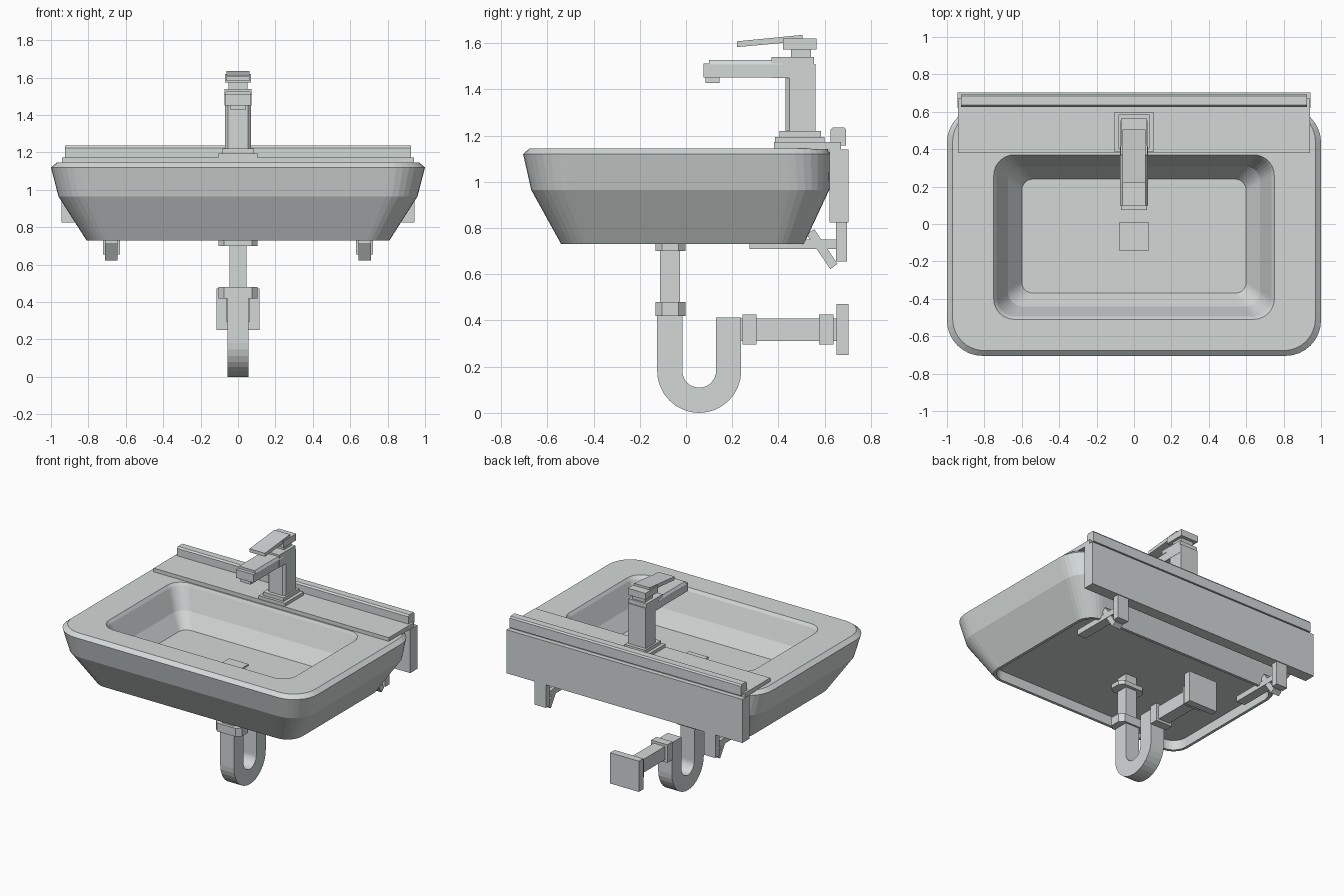
import bpy, bmesh, math
from mathutils import Vector

if "Cube" in bpy.data.objects:
    bpy.data.objects.remove(bpy.data.objects["Cube"], do_unlink=True)

COLOUR = (0.65, 0.69, 0.685, 1.0)
mat = bpy.data.materials.new("pale_grey")
mat.use_nodes = True
mat.diffuse_color = COLOUR
bsdf = next(n for n in mat.node_tree.nodes if n.type == 'BSDF_PRINCIPLED')
bsdf.inputs["Base Color"].default_value = COLOUR


def finish(name, bm):
    bmesh.ops.recalc_face_normals(bm, faces=bm.faces[:])
    me = bpy.data.meshes.new(name)
    bm.to_mesh(me)
    bm.free()
    me.materials.append(mat)
    ob = bpy.data.objects.new(name, me)
    bpy.context.collection.objects.link(ob)
    return ob


def loft(name, rings):
    """Skin matching loops of points and cap both ends."""
    bm = bmesh.new()
    loops = [[bm.verts.new(p) for p in ring] for ring in rings]
    n = len(loops[0])
    for a, b in zip(loops, loops[1:]):
        for i in range(n):
            j = (i + 1) % n
            bm.faces.new((a[i], a[j], b[j], b[i]))
    bm.faces.new(loops[0])
    bm.faces.new(loops[-1])
    return finish(name, bm)


def box(name, x, y, z, x0=0.0):
    """Box of half width x about x0, spanning ranges y and z."""
    bm = bmesh.new()
    bmesh.ops.create_cube(bm, size=1)
    for v in bm.verts:
        v.co = Vector((x0 + v.co.x * 2 * x,
                       y[0] + (v.co.y + 0.5) * (y[1] - y[0]),
                       z[0] + (v.co.z + 0.5) * (z[1] - z[0])))
    return finish(name, bm)


def plan_prism(name, points, z):
    """Extrude an (x, y) outline over the height range z."""
    return loft(name, [[(x, y, h) for x, y in points] for h in z])


def side_prism(name, points, x, x0=0.0):
    """Extrude a (y, z) profile across half width x."""
    return loft(name, [[(x0 + s * x, y, z) for y, z in points]
                       for s in (-1, 1)])


def rounded(hx, y0, y1, r, z, seg=8):
    """Rounded rectangle loop at height z."""
    pts = []
    for cx, cy, start in ((hx - r, y1 - r, 0), (-hx + r, y1 - r, 90),
                          (-hx + r, y0 + r, 180), (hx - r, y0 + r, 270)):
        for i in range(seg + 1):
            a = math.radians(start + 90 * i / seg)
            pts.append((cx + r * math.cos(a), cy + r * math.sin(a), z))
    return pts


# Basin: recessed underside, outer wall, rim and bowl in one skin
loft("basin", [
    rounded(0.79, -0.52, 0.49, 0.10, 0.80),
    rounded(0.79, -0.52, 0.49, 0.10, 0.73),
    rounded(0.81, -0.54, 0.51, 0.12, 0.73),
    rounded(0.96, -0.67, 0.62, 0.17, 0.965),
    rounded(1.00, -0.705, 0.625, 0.19, 1.12),
    rounded(0.97, -0.677, 0.61, 0.17, 1.145),
    rounded(0.75, -0.51, 0.37, 0.11, 1.145),
    rounded(0.735, -0.495, 0.36, 0.10, 1.125),
    rounded(0.675, -0.44, 0.307, 0.08, 0.98),
    rounded(0.60, -0.37, 0.24, 0.06, 0.88),
])

# Tap ledge, wall panel and upstand
box("tap_ledge", 0.94, (0.38, 0.67), (1.14, 1.172))
box("wall_panel", 0.943, (0.62, 0.703), (0.825, 1.14))
side_prism("upstand", [(0.625, 1.157), (0.625, 1.225), (0.635, 1.236),
                       (0.685, 1.236), (0.693, 1.225), (0.693, 1.157)], 0.925)

# Tap body, column chamfered at the front
box("tap_base", 0.105, (0.385, 0.60), (1.17, 1.195))
box("tap_step", 0.082, (0.405, 0.585), (1.195, 1.22))
plan_prism("tap_column", [(-0.053, 0.43), (0.053, 0.43), (0.07, 0.447),
                          (0.07, 0.56), (-0.07, 0.56), (-0.07, 0.447)],
           (1.22, 1.51))
box("tap_head", 0.072, (0.37, 0.553), (1.45, 1.54))

# Spout with tapered top plate and outlet
box("spout", 0.07, (0.075, 0.42), (1.452, 1.512))
loft("spout_top_plate", [[(sx * w, y, z) for sx, y in
                          ((-1, 0.10), (1, 0.10), (1, 0.415), (-1, 0.415))]
                         for w, z in ((0.075, 1.508), (0.062, 1.528))])
box("spout_outlet", 0.04, (0.085, 0.145), (1.427, 1.455))

# Lever handle
box("handle_neck", 0.05, (0.455, 0.54), (1.535, 1.575))
box("handle_block", 0.07, (0.42, 0.565), (1.573, 1.62))
side_prism("handle_lever", [(0.22, 1.583), (0.43, 1.602), (0.505, 1.604),
                            (0.505, 1.636), (0.22, 1.608)], 0.062)

# Drain and down pipe, with eight-sided collars
box("drain_cover", 0.078, (-0.145, 0.01), (0.87, 0.892))
OCTAGON = [(sx * x, -0.068 + sy * y) for sx, sy, x, y in (
    (1, -1, 0.105, 0.035), (1, 1, 0.105, 0.035),
    (1, 1, 0.075, 0.065), (-1, 1, 0.075, 0.065),
    (-1, 1, 0.105, 0.035), (-1, -1, 0.105, 0.035),
    (-1, -1, 0.075, 0.065), (1, -1, 0.075, 0.065))]
plan_prism("drain_collar", OCTAGON, (0.70, 0.73))
box("down_pipe", 0.045, (-0.112, -0.026), (0.47, 0.81))
plan_prism("trap_collar", OCTAGON, (0.42, 0.48))

# U-shaped trap: square section swept down, round and up
CY, CZ, R_OUT, R_IN, HALF = 0.057, 0.182, 0.182, 0.073, 0.055
path = [(180, 0.25)] + [(180 + 180 * i / 16, 0) for i in range(17)] + [(360, 0.23)]
sections = []
for angle, lift in path:
    a = math.radians(angle)
    sections.append([(x, CY + r * math.cos(a), CZ + r * math.sin(a) + lift)
                     for x, r in ((-HALF, R_IN), (HALF, R_IN),
                                  (HALF, R_OUT), (-HALF, R_OUT))])
loft("u_trap", sections)

# Waste pipe to the wall
box("waste_pipe", 0.045, (0.20, 0.66), (0.312, 0.408))
for name, y in (("trap_outlet_collar", (0.245, 0.305)),
                ("wall_pipe_collar", (0.575, 0.638))):
    box(name, 0.065, y, (0.295, 0.425))
box("wall_flange", 0.115, (0.652, 0.703), (0.25, 0.472))

# Wall brackets, one each side
for side, s in (("left", 1), ("right", -1)):
    cx = 0.677 * s
    box(side + "_bracket_arm", 0.035, (0.275, 0.67), (0.71, 0.75), cx)
    box(side + "_bracket_post", 0.045, (0.65, 0.697), (0.655, 0.84), cx)
    side_prism(side + "_bracket_brace",
               [(0.625, 0.622), (0.655, 0.645), (0.555, 0.795), (0.52, 0.775)],
               0.033, cx)
